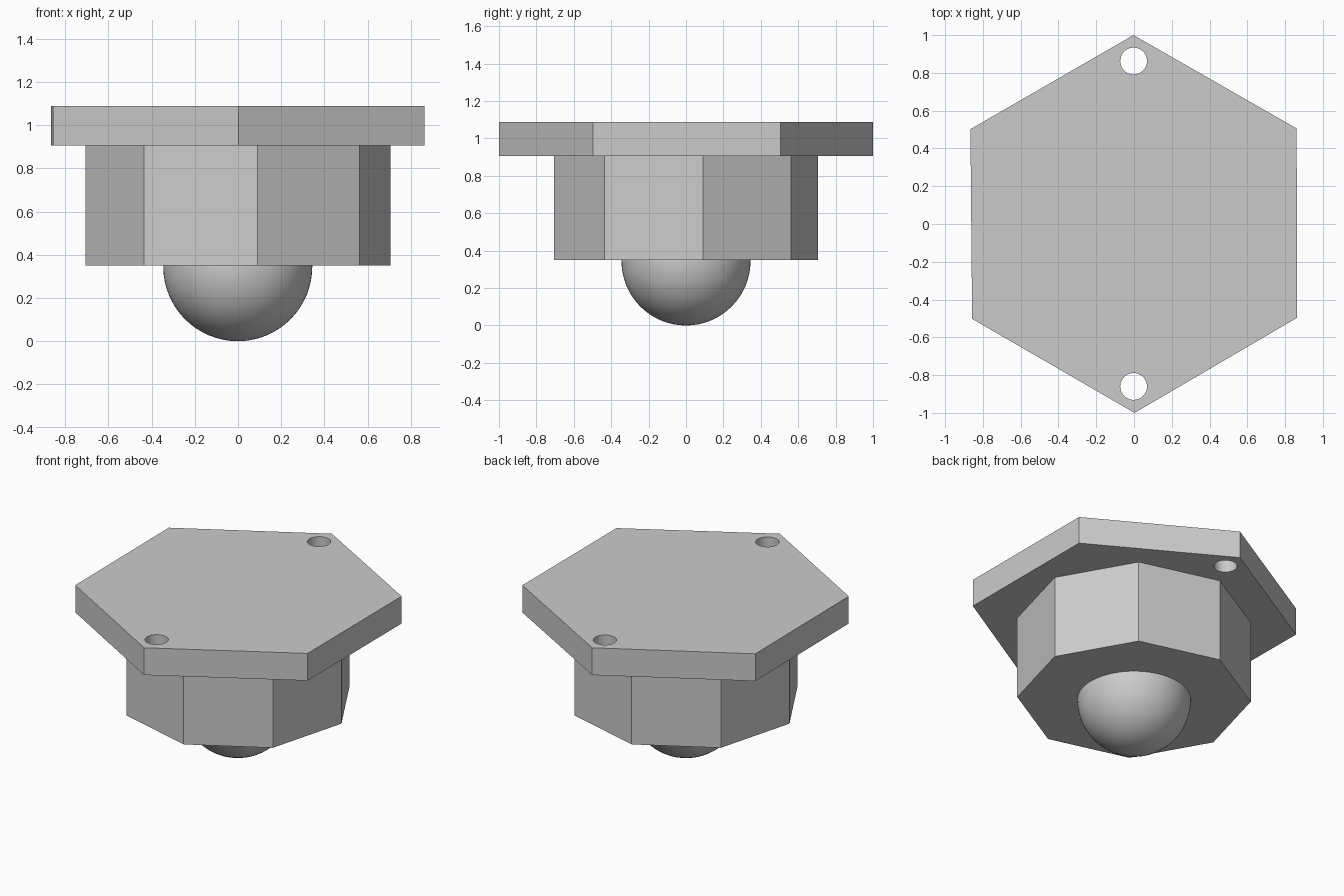
import bpy
import bmesh
from math import cos, sin, pi, radians

cube = bpy.data.objects.get("Cube")
if cube:
    bpy.data.objects.remove(cube, do_unlink=True)

# Single grey material
grey = bpy.data.materials.new("plain_grey")
grey.use_nodes = True
colour = (0.6, 0.6, 0.6, 1)
grey.diffuse_color = colour
grey.node_tree.nodes["Principled BSDF"].inputs["Base Color"].default_value = colour


def ring(radius, sides, turn=0, centre=(0, 0)):
    return [(centre[0] + radius * cos(turn + 2 * pi * i / sides),
             centre[1] + radius * sin(turn + 2 * pi * i / sides)) for i in range(sides)]


def prism(name, outline, bottom, top):
    bm = bmesh.new()
    base = bm.faces.new([bm.verts.new((x, y, bottom)) for x, y in outline])
    lifted = bmesh.ops.extrude_face_region(bm, geom=[base])["geom"]
    for v in lifted:
        if isinstance(v, bmesh.types.BMVert):
            v.co.z = top
    bmesh.ops.recalc_face_normals(bm, faces=bm.faces)
    mesh = bpy.data.meshes.new(name)
    bm.to_mesh(mesh)
    bm.free()
    mesh.materials.append(grey)
    obj = bpy.data.objects.new(name, mesh)
    bpy.context.collection.objects.link(obj)
    return obj


def smooth(obj):
    bpy.ops.object.select_all(action="DESELECT")
    obj.select_set(True)
    bpy.context.view_layer.objects.active = obj
    bpy.ops.object.shade_smooth_by_angle(angle=radians(30))


# Hexagonal top plate, very slightly skewed
plate = prism("top_plate", [(-0.003, 1), (-0.866, 0.502), (-0.857, -0.502),
                            (0.003, -1), (0.864, -0.496), (0.861, 0.506)], 0.905, 1.088)

# Round holes through the front and back corners
for name, y in (("front_hole_cutter", -0.86), ("back_hole_cutter", 0.863)):
    cutter = prism(name, ring(0.071, 48, centre=(-0.002, y)), 0.8, 1.2)
    cutter.hide_render = True
    cutter.hide_set(True)
    cut = plate.modifiers.new(name, "BOOLEAN")
    cut.operation = "DIFFERENCE"
    cut.solver = "EXACT"
    cut.object = cutter

# Apply the cuts, then drop the cutters
bpy.context.view_layer.update()
evaluated = plate.evaluated_get(bpy.context.evaluated_depsgraph_get())
drilled = bpy.data.meshes.new_from_object(evaluated)
plate.modifiers.clear()
plate.data = drilled
for name in ("front_hole_cutter", "back_hole_cutter"):
    bpy.data.objects.remove(bpy.data.objects[name], do_unlink=True)
smooth(plate)

# Octagonal body
prism("octagonal_body", ring(0.711, 8, radians(7.3)), 0.35, 0.905)

# Ball set into the underside
bpy.ops.mesh.primitive_uv_sphere_add(segments=64, ring_count=32, radius=0.345,
                                     location=(-0.001, 0, 0.345))
ball = bpy.context.object
ball.name = "ball"
ball.data.materials.append(grey)
smooth(ball)
